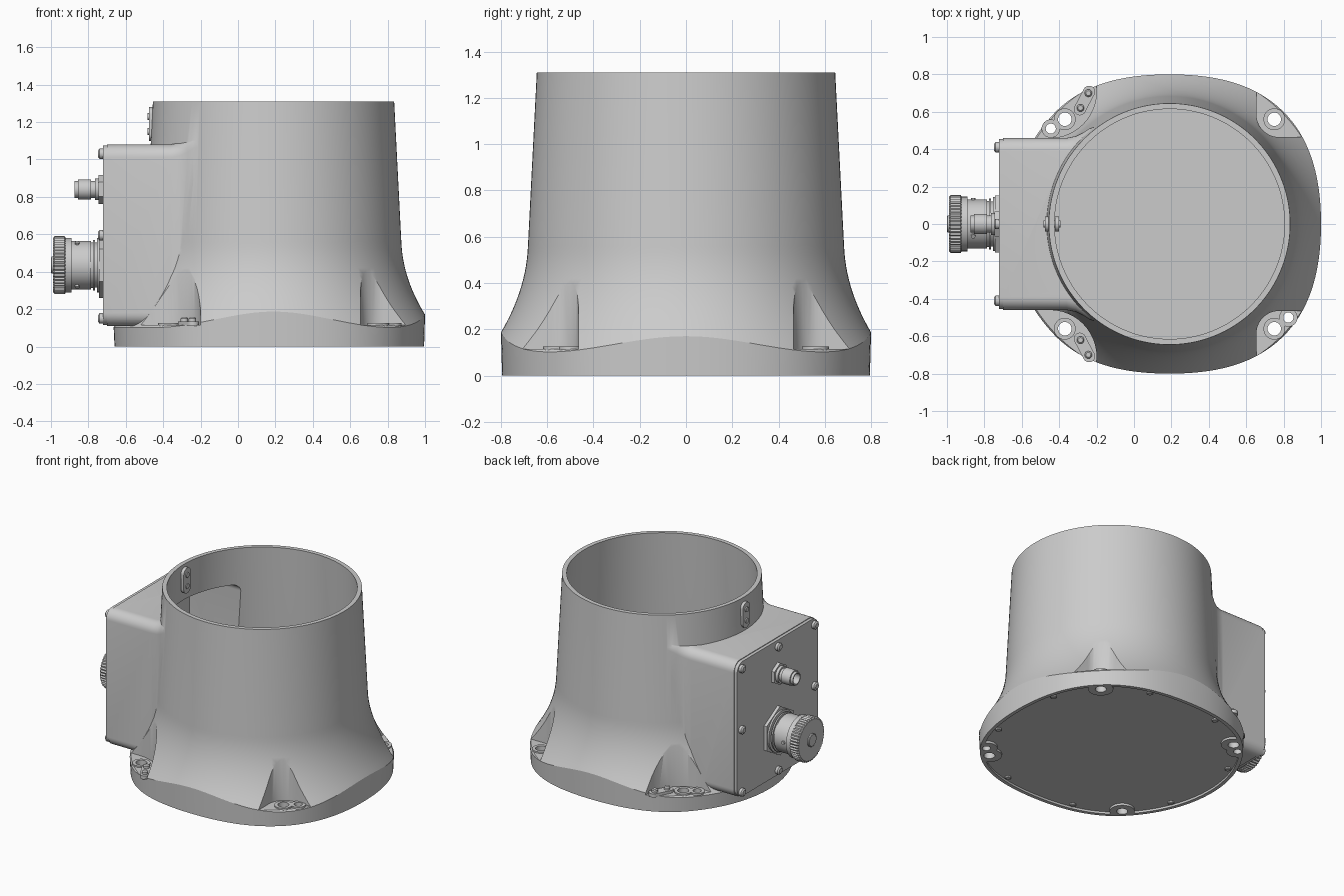
import bpy, bmesh
from math import sin, cos, pi, radians
from mathutils import Vector, Euler

if "Cube" in bpy.data.objects:
    bpy.data.objects.remove(bpy.data.objects["Cube"])

CX = 0.19                 # axis of the round housing
N = 144
TO_LEFT = (0, -pi / 2, 0)  # local z -> -x, local x -> +z


def skin(name, rings, cap=True, loc=(0, 0, 0), rot=(0, 0, 0)):
    """Skin a stack of equal-length point rings into a mesh object."""
    bm = bmesh.new()
    m = Euler(rot).to_matrix()
    vs = [[bm.verts.new(m @ Vector(p) + Vector(loc)) for p in r] for r in rings]
    n = len(rings[0])
    for a, b in zip(vs, vs[1:]):
        for i in range(n):
            j = (i + 1) % n
            bm.faces.new((a[i], a[j], b[j], b[i]))
    if cap:
        bm.faces.new(vs[0][::-1])
        bm.faces.new(vs[-1])
    else:
        bmesh.ops.remove_doubles(bm, verts=bm.verts[:], dist=1e-5)
    bmesh.ops.recalc_face_normals(bm, faces=bm.faces[:])
    me = bpy.data.meshes.new(name)
    bm.to_mesh(me)
    bm.free()
    ob = bpy.data.objects.new(name, me)
    bpy.context.collection.objects.link(ob)
    return ob


def prism(name, pts, z0, z1, **k):
    return skin(name, [[(x, y, z) for x, y in pts] for z in (z0, z1)], **k)


def lathe(name, prof, n=32, knurl=0, **k):
    """Profile of (radius, height); knurl alternates the radius."""
    return skin(name, [[((r - knurl * (i % 2)) * cos(2 * pi * i / n),
                         (r - knurl * (i % 2)) * sin(2 * pi * i / n), z)
                        for i in range(n)] for r, z in prof], **k)


def rounded(w, h, r, n=8):
    """Rounded rectangle with half sizes w, h."""
    return [(sx * (w - r) + r * cos(a + i * pi / 2 / n), sy * (h - r) + r * sin(a + i * pi / 2 / n))
            for sx, sy, a in ((1, 1, 0), (-1, 1, pi / 2), (-1, -1, pi), (1, -1, 1.5 * pi))
            for i in range(n + 1)]


def boolean(ob, other, op='DIFFERENCE', keep=False):
    m = ob.modifiers.new(op, 'BOOLEAN')
    m.operation, m.solver, m.object = op, 'EXACT', other
    bpy.context.view_layer.objects.active = ob
    bpy.ops.object.modifier_apply(modifier=m.name)
    if not keep:
        bpy.data.objects.remove(other)


# Housing shape: tapered tube, flaring out to a squarish foot
def tube_r(z):
    return 0.645 + 0.051 * (1.31 - z) + 0.74 * max(0, 0.55 - z) ** 2


def foot_r(t):
    if cos(t) < -0.7071:
        return 0.855
    c = cos(t) ** 2
    return 0.81 * c + 0.80 * (1 - c) + 0.05 * sin(2 * t) ** 2


def meet_z(r):
    lo, hi = 0.0, 0.55
    for _ in range(30):
        mid = (lo + hi) / 2
        lo, hi = (mid, hi) if tube_r(mid) > r else (lo, mid)
    return lo


def housing(name, off, z0, z1):
    rings = [[] for _ in range(16)]
    for i in range(N):
        t = 2 * pi * i / N
        zs = meet_z(foot_r(t))
        col = [(foot_r(t) - off - (0.005 if off == 0 else 0), z0)]
        for k in range(14):
            z = zs + (0.56 - zs) * k / 13
            col.append((tube_r(z) - off, z - off * 0.7))
        col.append((tube_r(z1) - off, z1))
        for ring, (r, z) in zip(rings, col):
            ring.append((CX + r * cos(t), r * sin(t), z))
    return skin(name, rings)


def pocket(sx, sy, grow):
    """Corner pocket: vertical prism with one rounded inner corner."""
    x0, y0, r = (0.465, 0.465, 0.12) if sx > 0 else (0.39, 0.46, 0.25)
    x0, y0 = x0 - grow, y0 - grow
    pts = [(x0 + r - r * cos(a), y0 + r - r * sin(a)) for a in (pi / 2 * i / 12 for i in range(13))]
    pts += [(1.3, y0), (1.3, 1.3), (x0, 1.3)]
    return prism("pocket_cutter", [(CX + sx * x, sy * y) for x, y in pts], 0.115 - grow, 0.7)


CORNERS = [(sx, sy) for sx in (1, -1) for sy in (1, -1)]
HOLES = [(CX + sx * 0.56, sy * 0.56, 0.036) for sx, sy in CORNERS]
HOLES += [(-0.445, 0.51, 0.027), (0.825, -0.50, 0.027)]

body = housing("housing", 0, 0, 1.31)
cavity = housing("cavity_cutter", 0.03, -0.05, 1.4)
for sx, sy in CORNERS:
    boolean(body, pocket(sx, sy, 0))
    boolean(cavity, pocket(sx, sy, 0.03))
for x, y, r in HOLES:      # bosses around the bolt holes
    boolean(cavity, lathe("boss", [(r + 0.045, -0.2), (r + 0.045, 0.1)], loc=(x, y, 0)))

# Connection box, spreading softly where it meets the tube
secs = ((0.70, 0), (0.36, 0), (0.31, 0.01), (0.27, 0.03), (0.24, 0.05), (0.21, 0.06))
box = skin("box", [[(a, b, h) for a, b in rounded(0.485 + s, 0.46 + s, 0.07)] for h, s in secs],
           loc=(0, 0, 0.595), rot=TO_LEFT)
boolean(body, box, 'UNION')
boolean(body, cavity)
boolean(body, prism("box_cutter", rounded(0.452, 0.425, 0.05), 0.22, 0.68,
                    loc=(0, 0, 0.595), rot=TO_LEFT))

# Bottom plate set inside the rim
plate = skin("bottom_plate", [[(CX + (foot_r(t) - 0.02) * cos(t), (foot_r(t) - 0.02) * sin(t), z)
                               for t in (2 * pi * i / N for i in range(N))] for z in (0.015, 0.035)])
for x, y, r in HOLES:
    c = lathe("hole_cutter", [(r, -0.1), (r, 0.2)], loc=(x, y, 0))
    boolean(plate, c, keep=True)
    boolean(body, c)
    ring = [(r, 0.11), (r + 0.022, 0.11), (r + 0.022, 0.125), (r, 0.125), (r, 0.11)]
    lathe("hole_washer", ring, cap=False, loc=(x, y, 0))
for k in range(4):
    for d in (-24, 24):
        t = radians(45 + 90 * k + d)
        r = foot_r(t) - 0.06
        lathe("plate_screw", [(0.02, 0.02), (0.02, 0.006), (0.015, 0.002)], 16,
              loc=(CX + r * cos(t), r * sin(t), 0))

# Small lugs in the two pockets beside the box
for s in (1, -1):
    prism("pocket_lug", rounded(0.085, 0.032, 0.0315), 0.11, 0.135,
          loc=(-0.265, s * 0.66, 0), rot=(0, 0, s * radians(62)))
    for d in (-0.045, 0.045):
        lathe("lug_screw", [(0.02, 0.13), (0.02, 0.15), (0.013, 0.157)], 16,
              loc=(-0.265 + d * 0.47, s * (0.66 + d * 0.88), 0))

# Box lid with eight screws
prism("box_lid", rounded(0.48, 0.455, 0.065), 0.69, 0.722, loc=(0, 0, 0.595), rot=TO_LEFT)
for y in (-0.41, 0, 0.41):
    for z in (0.15, 0.595, 1.03):
        if y or z != 0.595:
            lathe("lid_screw", [(0.028, 0.72), (0.028, 0.74), (0.018, 0.748)], 20,
                  loc=(0, y, z), rot=TO_LEFT)

# Large connector with knurled cap
at = dict(loc=(0, 0, 0.435), rot=TO_LEFT)
lathe("large_connector_nut", [(0.175, 0.72), (0.175, 0.743)], 6, **at)
lathe("large_connector_body", [(0.145, 0.74), (0.145, 0.755), (0.12, 0.755), (0.12, 0.765), (0.135, 0.765),
                               (0.135, 0.775), (0.122, 0.775), (0.122, 0.785), (0.13, 0.785),
                               (0.13, 0.89), (0.146, 0.89), (0.146, 0.925)], 48, **at)
lathe("large_connector_cap", [(0.148, 0.922), (0.155, 0.927), (0.155, 0.98), (0.146, 0.988)],
      96, 0.007, **at)
lathe("large_connector_button", [(0.045, 0.98), (0.045, 0.996), (0.04, 1.0)], **at)
for a in range(3):
    t = 2 * pi * a / 3 + 0.5
    lathe("bayonet_pin", [(0.012, 0.12), (0.012, 0.14)], 12,
          loc=(-0.86, 0, 0.435), rot=(t, 0, 0))

# Small connector
at = dict(loc=(0, 0, 0.84), rot=TO_LEFT)
lathe("small_connector_nut", [(0.078, 0.72), (0.078, 0.745)], 6, **at)
lathe("small_connector_body", [(0.058, 0.74), (0.058, 0.765), (0.045, 0.765), (0.045, 0.785), (0.054, 0.785),
                               (0.054, 0.855), (0.045, 0.855), (0.045, 0.873), (0.036, 0.873),
                               (0.036, 0.83)], **at)

# Strap tabs near the rim, outside and inside the tube
for name, h, z in (("outer_tab", 0.455, 1.19), ("inner_tab", 0.40, 1.20)):
    prism(name, rounded(0.09, 0.04, 0.039), h, h + 0.022, loc=(0, 0, z), rot=TO_LEFT)
    for d in (-0.04, 0.04):
        lathe(name + "_stud", [(0.018, h - 0.006), (0.018, h + 0.03)], 16,
              loc=(0, 0, z + d), rot=TO_LEFT)

# Smooth shading with sharp edges kept
for ob in bpy.data.objects:
    ob.select_set(True)
bpy.context.view_layer.objects.active = body
bpy.ops.object.shade_smooth_by_angle(angle=radians(30))
